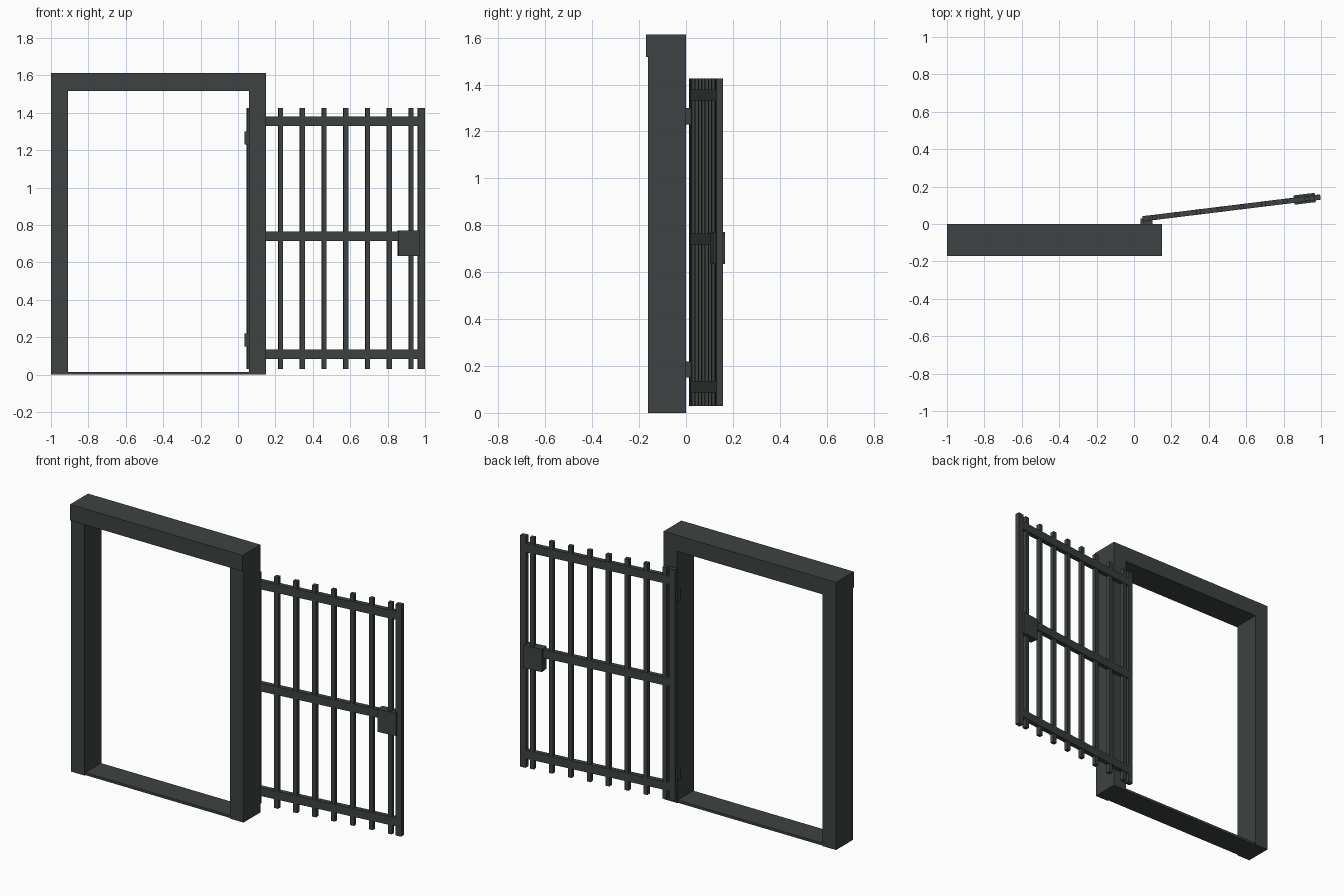
import bpy, math
from mathutils import Matrix, Vector

if "Cube" in bpy.data.objects:
    bpy.data.objects.remove(bpy.data.objects["Cube"])

iron = bpy.data.materials.new("dark_iron")
iron.diffuse_color = (0.047, 0.055, 0.054, 1)
iron.use_nodes = True
iron.node_tree.nodes["Principled BSDF"].inputs["Base Color"].default_value = iron.diffuse_color


def box(name, x, y, z, matrix=None):
    """Box from (min, max) ranges, optionally placed by a matrix."""
    bpy.ops.mesh.primitive_cube_add(size=1)
    ob = bpy.context.object
    ob.name = name
    ob.data.transform(
        Matrix.Translation([sum(r) / 2 for r in (x, y, z)])
        @ Matrix.Diagonal([r[1] - r[0] for r in (x, y, z)] + [1]))
    if matrix:
        ob.matrix_world = matrix
    ob.data.materials.append(iron)
    return ob


# Door frame
box("left_post", (-1.0, -0.91), (-0.162, 0), (0, 1.517))
box("right_post", (0.06, 0.15), (-0.162, 0), (0, 1.517))
box("lintel", (-1.0, 0.15), (-0.17, 0), (1.517, 1.613))
box("sill", (-0.91, 0.06), (-0.155, -0.005), (0, 0.015))

# Hinges
for z in (0.15, 1.23):
    box("hinge", (0.035, 0.10), (0, 0.03), (z, z + 0.07))

# Open gate: local x runs along the gate from its hinge stile
start, end = Vector((0.065, 0.03)), Vector((0.979, 0.142))
span = (end - start).length
angle = math.atan2(end.y - start.y, end.x - start.x)
gate = Matrix.Translation((start.x, start.y, 0)) @ Matrix.Rotation(angle, 4, 'Z')
bottom, top = 0.03, 1.425

for name, x in (("hinge_stile", 0), ("lock_stile", span)):
    box(name, (x - 0.018, x + 0.018), (-0.0145, 0.0145), (bottom, top), gate)

for z in (0.11, 0.74, 1.355):
    box("rail", (0, span), (-0.014, 0.014), (z - 0.025, z + 0.025), gate)

for i in range(8):
    x = (0.111 + 0.1163 * i - start.x) / math.cos(angle)
    box("bar", (x - 0.0125, x + 0.0125), (-0.0125, 0.0125), (bottom, top), gate)

# Lock case
box("lock_case", (0.797, 0.911), (-0.024, 0.026), (0.635, 0.772), gate)
